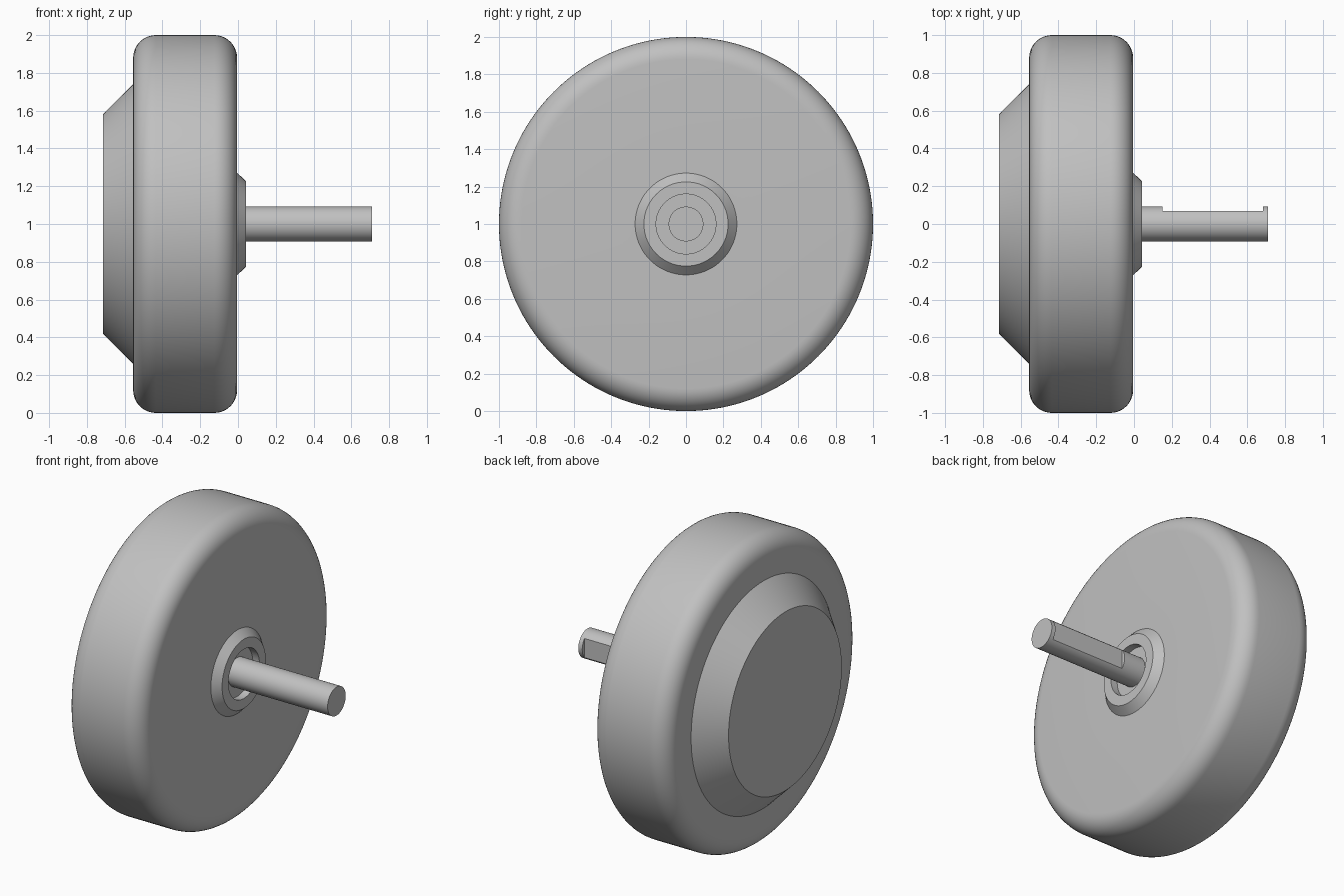
import bpy
import bmesh
import math
from mathutils import Vector

if "Cube" in bpy.data.objects:
    bpy.data.objects.remove(bpy.data.objects["Cube"], do_unlink=True)

grey = bpy.data.materials.new("plain grey")
grey.use_nodes = True
grey.diffuse_color = (0.53, 0.53, 0.53, 1)
grey.node_tree.nodes["Principled BSDF"].inputs["Base Color"].default_value = (0.53, 0.53, 0.53, 1)


def finish(obj):
    """Smooth curved surfaces while keeping the machined edges sharp."""
    bpy.ops.object.select_all(action='DESELECT')
    obj.select_set(True)
    bpy.context.view_layer.objects.active = obj
    bpy.ops.object.shade_smooth_by_angle(angle=math.radians(25))


def lathe(name, profile, sides):
    """Spin (x, radius) points about the x axis at the axle height."""
    bm = bmesh.new()
    verts = [bm.verts.new((x, 0, r)) for x, r in profile]
    edges = [bm.edges.new(pair) for pair in zip(verts, verts[1:])]
    bmesh.ops.spin(bm, geom=verts + edges, cent=(0, 0, 0), axis=(1, 0, 0),
                   angle=math.tau, steps=sides, use_merge=False)
    bmesh.ops.remove_doubles(bm, verts=bm.verts, dist=1e-4)
    bmesh.ops.recalc_face_normals(bm, faces=bm.faces)
    mesh = bpy.data.meshes.new(name)
    bm.to_mesh(mesh)
    bm.free()
    mesh.materials.append(grey)
    obj = bpy.data.objects.new(name, mesh)
    obj.location.z = 1
    bpy.context.collection.objects.link(obj)
    return obj


def arc(cx, cr, radius, start, end, steps=10):
    """Rounded corner points in the (x, radius) plane."""
    angles = [math.radians(start + (end - start) * i / steps) for i in range(steps + 1)]
    return [(cx + radius * math.cos(a), cr + radius * math.sin(a)) for a in angles]


# Wheel body: bevelled rear cap, rounded rim, and front boss with a recess
back, front, fillet = -0.555, -0.005, 0.12
profile = [(-0.714, 0), (-0.714, 0.582), (back, 0.74)]
profile += arc(back + fillet, 1 - fillet, fillet, 180, 90)
profile += arc(front - fillet, 1 - fillet, fillet, 90, 0)
profile += [(front, 0.272), (0.043, 0.225), (0.043, 0.16), (front, 0.16), (front, 0)]
finish(lathe("wheel_body", profile, 160))

# Shaft with a flat milled into its rear side
shaft = lathe("shaft", [(-0.1, 0), (-0.1, 0.093), (0.71, 0.093), (0.71, 0)], 64)
flat_start, flat_end, flat_y = 0.15, 0.682, 0.069
bpy.ops.mesh.primitive_cube_add(size=1, location=((flat_start + flat_end) / 2, flat_y + 0.1, 1))
cutter = bpy.context.object
cutter.name = "flat_cutter"
cutter.hide_render = True
cutter.scale = Vector((flat_end - flat_start, 0.2, 0.4))
cut = shaft.modifiers.new("flat", 'BOOLEAN')
cut.operation = 'DIFFERENCE'
cut.solver = 'EXACT'
cut.object = cutter
bpy.context.view_layer.objects.active = shaft
bpy.ops.object.modifier_apply(modifier=cut.name)
bpy.data.objects.remove(cutter, do_unlink=True)
finish(shaft)
